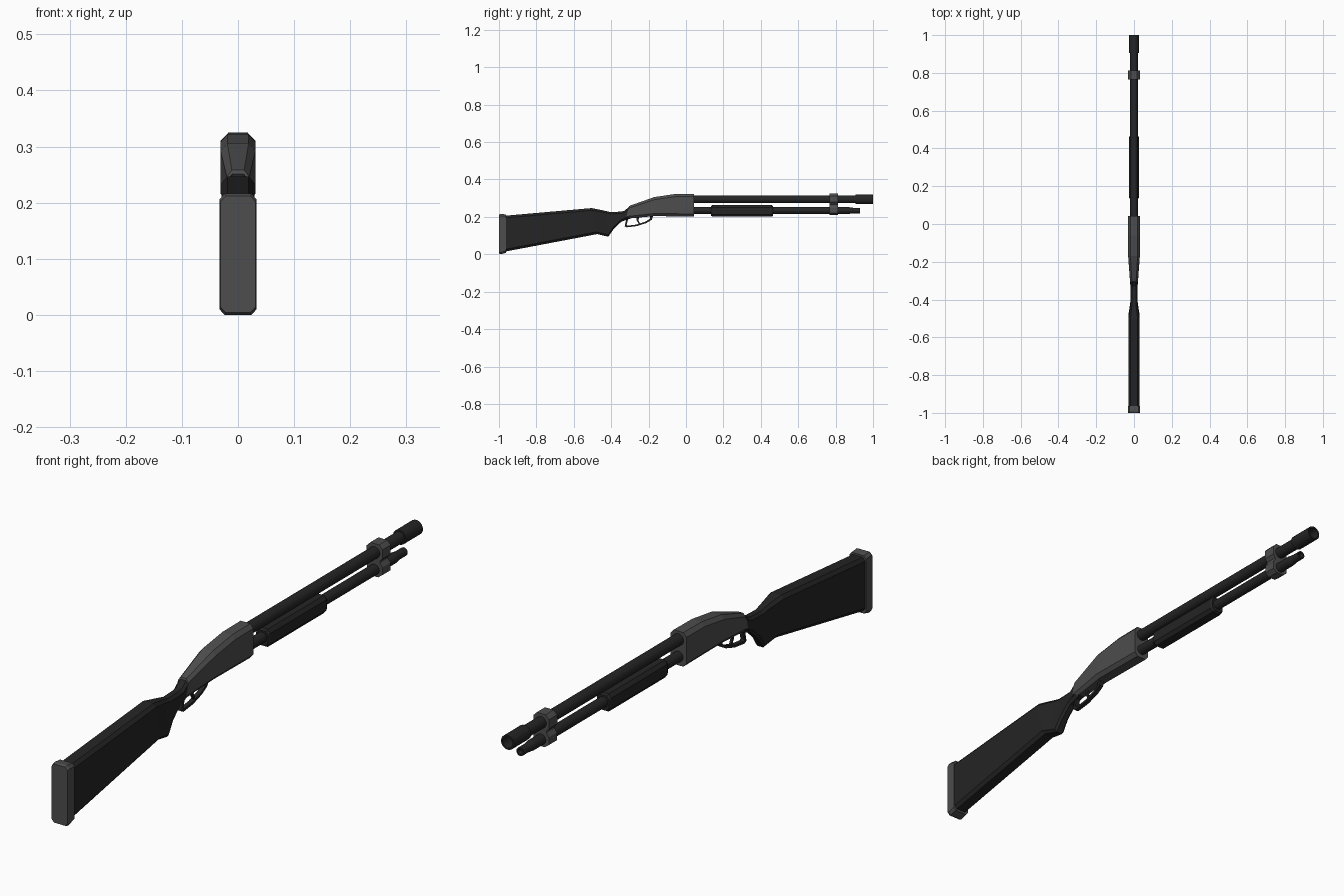
import bpy, bmesh, math


def material(name, v):
    m = bpy.data.materials.new(name)
    m.diffuse_color = (v, v, v, 1)
    return m


BLACK = material("black", 0.018)
GREY = material("dark_grey", 0.075)


def skin(name, rings, mat, caps=True, closed=False):
    """Bridge a list of equal-length vertex rings into one mesh."""
    bm = bmesh.new()
    vs = [[bm.verts.new(p) for p in r] for r in rings]
    pairs = list(zip(vs, vs[1:])) + ([(vs[-1], vs[0])] if closed else [])
    n = len(vs[0])
    for a, b in pairs:
        for i in range(n):
            j = (i + 1) % n
            bm.faces.new((a[i], a[j], b[j], b[i]))
    if caps and not closed:
        bm.faces.new(vs[0])
        bm.faces.new(vs[-1])
    bmesh.ops.recalc_face_normals(bm, faces=bm.faces)
    me = bpy.data.meshes.new(name)
    bm.to_mesh(me)
    bm.free()
    me.materials.append(mat)
    ob = bpy.data.objects.new(name, me)
    bpy.context.collection.objects.link(ob)
    return ob


def loft(name, stations, mat):
    """Chamfered box sections: (y top, z top, y bottom, z bottom, half width, chamfer x, chamfer z)."""
    rings = []
    for yt, zt, yb, zb, w, cx, cz in stations:
        def y_at(z):
            return yb + (yt - yb) * (z - zb) / (zt - zb)
        half = [(w - cx, zb), (w, zb + cz), (w, zt - cz), (w - cx, zt)]
        prof = half + [(-x, z) for x, z in reversed(half)]
        rings.append([(x, y_at(z), z) for x, z in prof])
    return skin(name, rings, mat)


def tube(name, z, profile, mat, sides=16):
    """Turned part along y from (y, radius) pairs."""
    rings = [[(r * math.cos(a), y, z + r * math.sin(a))
              for a in (2 * math.pi * (i + 0.5) / sides for i in range(sides))]
             for y, r in profile]
    return skin(name, rings, mat)


BZ, MZ = 0.294, 0.234   # barrel and magazine tube axis heights

# Butt pad
loft("butt_pad", [
    (-1.0, 0.212, -1.0, 0.004, 0.031, 0.009, 0.010),
    (-0.992, 0.216, -0.992, 0.0, 0.033, 0.009, 0.010),
    (-0.963, 0.213, -0.963, 0.008, 0.033, 0.009, 0.010)], GREY)

# Stock flowing into the grip and wrist
loft("stock", [
    (-0.97, 0.206, -0.97, 0.014, 0.029, 0.010, 0.012),
    (-0.505, 0.247, -0.475, 0.108, 0.029, 0.010, 0.012),
    (-0.44, 0.234, -0.415, 0.094, 0.020, 0.008, 0.010),
    (-0.405, 0.226, -0.387, 0.135, 0.018, 0.008, 0.010),
    (-0.35, 0.228, -0.345, 0.175, 0.018, 0.008, 0.010),
    (-0.27, 0.245, -0.28, 0.196, 0.017, 0.007, 0.010)], BLACK)

# Receiver with a sloped rear
loft("receiver", [
    (-0.305, 0.258, -0.322, 0.190, 0.020, 0.009, 0.012),
    (-0.17, 0.306, -0.17, 0.204, 0.031, 0.012, 0.014),
    (-0.06, 0.322, -0.06, 0.203, 0.031, 0.012, 0.014),
    (0.042, 0.323, 0.042, 0.202, 0.031, 0.012, 0.014)], GREY)
loft("wrist_collar", [
    (-0.335, 0.229, -0.335, 0.180, 0.019, 0.008, 0.010),
    (-0.295, 0.260, -0.315, 0.189, 0.0195, 0.009, 0.012)], BLACK)

# Barrel with a thicker open muzzle
tube("barrel", BZ, [(0.03, 0.0205), (0.905, 0.0205), (0.905, 0.026),
                    (1.0, 0.026), (1.0, 0.020), (0.92, 0.018)], BLACK)

# Magazine tube and its end cap
tube("magazine_tube", MZ, [(0.03, 0.0185), (0.87, 0.0185), (0.895, 0.015),
                           (0.93, 0.015), (0.93, 0.010), (0.91, 0.009)], BLACK)

# Sliding fore-end
loft("fore_end", [
    (0.135, 0.258, 0.135, 0.206, 0.023, 0.009, 0.010),
    (0.142, 0.264, 0.142, 0.201, 0.027, 0.010, 0.013),
    (0.458, 0.264, 0.458, 0.201, 0.027, 0.010, 0.013),
    (0.465, 0.258, 0.465, 0.206, 0.023, 0.009, 0.010)], BLACK)

# Clamp joining barrel and tube, waisted octagons
half = [(0.014, 0.209), (0.030, 0.221), (0.030, 0.248), (0.021, 0.261),
        (0.021, 0.267), (0.031, 0.279), (0.031, 0.311), (0.017, 0.325)]
clamp = half + [(-x, z) for x, z in reversed(half)]
skin("barrel_clamp", [[(x, y, z) for x, z in clamp] for y in (0.766, 0.812)], GREY)

# Trigger guard: a thin strip following an outer and inner line
outer = [(-0.318, 0.195), (-0.328, 0.150), (-0.318, 0.144), (-0.262, 0.151),
         (-0.212, 0.167), (-0.182, 0.185), (-0.175, 0.208)]
inner = [(-0.308, 0.195), (-0.317, 0.158), (-0.312, 0.153), (-0.264, 0.159),
         (-0.218, 0.174), (-0.194, 0.189), (-0.190, 0.208)]
G = 0.008
skin("trigger_guard", [[(-G, *a), (G, *a), (G, *b), (-G, *b)]
                       for a, b in zip(outer, inner)], BLACK)

# Trigger
front = [(-0.250, 0.205), (-0.254, 0.182), (-0.246, 0.163)]
back = [(-0.266, 0.205), (-0.264, 0.182), (-0.252, 0.161)]
T = 0.004
skin("trigger", [[(-T, *a), (T, *a), (T, *b), (-T, *b)]
                 for a, b in zip(front, back)], BLACK)
